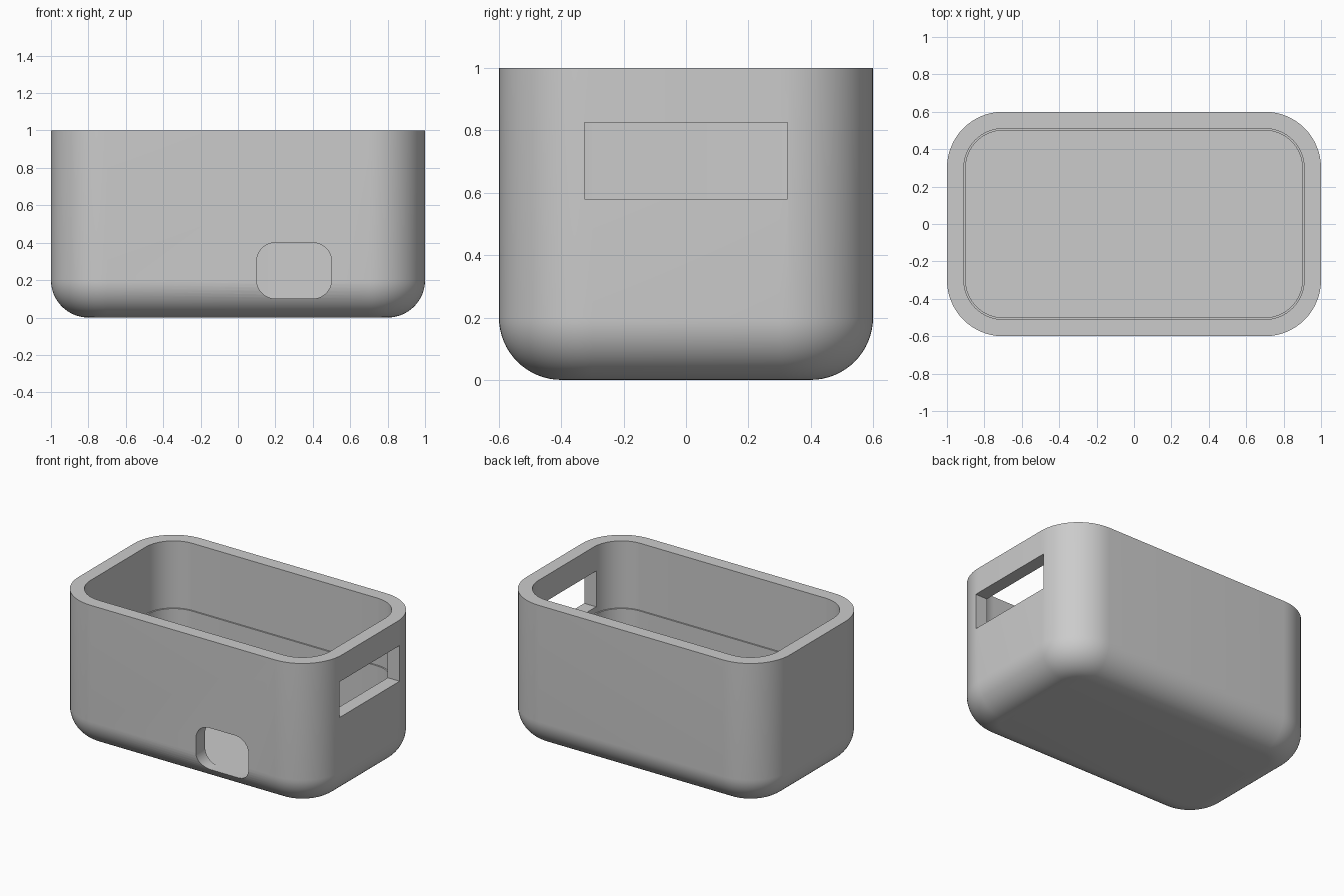
import bpy
import bmesh
from math import sin, cos, pi, radians

cube = bpy.data.objects.get("Cube")
if cube:
    bpy.data.objects.remove(cube, do_unlink=True)

grey = bpy.data.materials.new("plain grey")
grey.use_nodes = True
colour = (0.6, 0.6, 0.6, 1)
grey.diffuse_color = colour
grey.node_tree.nodes["Principled BSDF"].inputs["Base Color"].default_value = colour


def rounded_rect(half_w, half_h, radius, steps=16):
    """Counter-clockwise outline of a rounded rectangle."""
    points = []
    for corner, (sx, sy) in enumerate(((1, 1), (-1, 1), (-1, -1), (1, -1))):
        for i in range(steps + 1):
            a = (corner + i / steps) * pi / 2
            points.append((sx * (half_w - radius) + radius * cos(a),
                           sy * (half_h - radius) + radius * sin(a)))
    return points


def loft(name, rings):
    """Skin a stack of matching closed rings and cap both ends."""
    bm = bmesh.new()
    loops = [[bm.verts.new(p) for p in ring] for ring in rings]
    for low, high in zip(loops, loops[1:]):
        for i in range(len(low)):
            j = (i + 1) % len(low)
            bm.faces.new((low[i], low[j], high[j], high[i]))
    bm.faces.new(loops[0])
    bm.faces.new(loops[-1])
    bmesh.ops.recalc_face_normals(bm, faces=bm.faces)
    mesh = bpy.data.meshes.new(name)
    bm.to_mesh(mesh)
    bm.free()
    mesh.materials.append(grey)
    obj = bpy.data.objects.new(name, mesh)
    bpy.context.collection.objects.link(obj)
    return obj


# Wall section as (inset, height): bottom fillet, rim, inner step, floor
fillet = 0.2
section = [(fillet * (1 - sin(i * pi / 32)), fillet * (1 - cos(i * pi / 32)))
           for i in range(17)]
section += [(0, 1), (0.09, 1), (0.09, 0.54), (0.1, 0.54), (0.1, 0.1)]
box = loft("open_box", [
    [(x, y, z) for x, y in rounded_rect(1 - inset, 0.6 - inset, 0.3 - inset)]
    for inset, z in section])

# Rounded opening in the front wall
port = loft("front_port_cutter", [
    [(0.3 + x, y, 0.2505 + z) for x, z in rounded_rect(0.2, 0.1495, 0.1)]
    for y in (-0.7, -0.4)])

# Rectangular window in the +x wall
window = loft("side_window_cutter", [
    [(x, sy * 0.325, z) for sy, z in ((-1, 0.58), (1, 0.58), (1, 0.825), (-1, 0.825))]
    for x in (0.8, 1.1)])

bpy.ops.object.select_all(action="DESELECT")
bpy.context.view_layer.objects.active = box
box.select_set(True)
for cutter in (port, window):
    cutter.hide_render = True
    mod = box.modifiers.new("opening", "BOOLEAN")
    mod.operation = "DIFFERENCE"
    mod.solver = "EXACT"
    mod.object = cutter
    bpy.ops.object.modifier_apply(modifier=mod.name)
    bpy.data.objects.remove(cutter, do_unlink=True)

bpy.ops.object.shade_smooth_by_angle(angle=radians(30))
